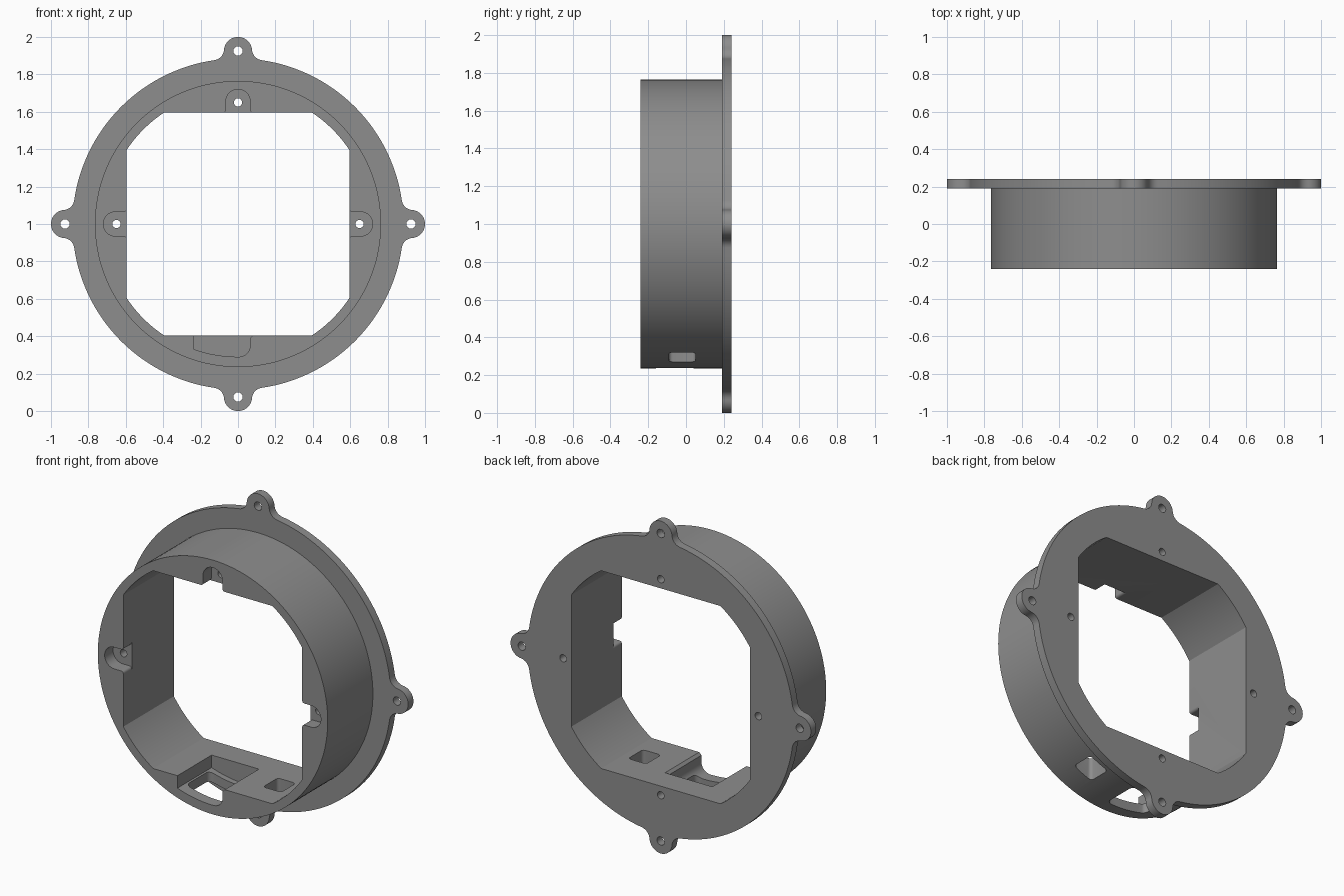
import bpy, bmesh, math
from mathutils import Matrix, Vector

if "Cube" in bpy.data.objects:
    bpy.data.objects.remove(bpy.data.objects["Cube"])

CZ = 1.0                      # height of the ring axis
FRONT, STEP, BACK = -0.24, 0.19, 0.24

grey = bpy.data.materials.new("mid grey")
grey.diffuse_color = (0.27, 0.27, 0.27, 1)
grey.use_nodes = True
grey.node_tree.nodes["Principled BSDF"].inputs["Base Color"].default_value = grey.diffuse_color


def arc(cx, cz, r, a0, a1, n):
    """Points on an arc, angles in degrees."""
    return [(cx + r * math.cos(math.radians(a0 + (a1 - a0) * i / n)),
             cz + r * math.sin(math.radians(a0 + (a1 - a0) * i / n))) for i in range(n + 1)]


def circle(cx, cz, r, n):
    return arc(cx, cz, r, 0, 360, n)[:-1]


def turn(points, quarter):
    c, s = [(1, 0), (0, 1), (-1, 0), (0, -1)][quarter]
    return [(x * c - z * s, x * s + z * c) for x, z in points]


def prism(name, points, a, b, vertical=False):
    """Extrude an outline along y (or along z when vertical)."""
    bm = bmesh.new()
    if vertical:
        verts = [bm.verts.new((x, y, a)) for x, y in points]
        move = Vector((0, 0, b - a))
    else:
        verts = [bm.verts.new((x, a, CZ + z)) for x, z in points]
        move = Vector((0, b - a, 0))
    face = bm.faces.new(verts)
    made = bmesh.ops.extrude_face_region(bm, geom=[face])["geom"]
    bmesh.ops.translate(bm, vec=move, verts=[v for v in made if isinstance(v, bmesh.types.BMVert)])
    bmesh.ops.recalc_face_normals(bm, faces=bm.faces)
    mesh = bpy.data.meshes.new(name)
    bm.to_mesh(mesh)
    bm.free()
    mesh.materials.append(grey)
    ob = bpy.data.objects.new(name, mesh)
    bpy.context.collection.objects.link(ob)
    return ob


def combine(target, tool, operation="DIFFERENCE"):
    bpy.context.view_layer.objects.active = target
    mod = target.modifiers.new("cut", "BOOLEAN")
    mod.operation, mod.object, mod.solver = operation, tool, "EXACT"
    bpy.ops.object.modifier_apply(modifier=mod.name)
    bpy.data.objects.remove(tool)


def rounded_box(x0, x1, y0, y1, r):
    return (arc(x1 - r, y1 - r, r, 0, 90, 5) + arc(x0 + r, y1 - r, r, 90, 180, 5)
            + arc(x0 + r, y0 + r, r, 180, 270, 5) + arc(x1 - r, y0 + r, r, 270, 360, 5))


# Flange outline: four ears blended into the disc by tangent fillets
R, D, EAR, FIL = 0.885, 0.925, 0.075, 0.06
t = math.acos(((R + FIL) ** 2 + D ** 2 - (EAR + FIL) ** 2) / (2 * D * (R + FIL)))
fx, fz = (R + FIL) * math.cos(t), (R + FIL) * math.sin(t)
td = math.degrees(t)
ear_a = math.degrees(math.atan2(fz, fx - D))
quarter = (arc(fx, -fz, FIL, 180 - td, 180 - ear_a, 8)
           + arc(D, 0, EAR, -ear_a, ear_a, 24)[1:]
           + arc(fx, fz, FIL, 180 + ear_a, 180 + td, 8)[1:]
           + arc(0, 0, R, td, 90 - td, 30)[1:-1])
outline = [p for q in range(4) for p in turn(quarter, q)]
body = prism("mounting_ring", outline, STEP, BACK)

# Drum in front of the flange
combine(body, prism("drum", circle(0, 0, 0.765, 144), FRONT, STEP + 0.02), "UNION")

# Square opening with corners rounded by a larger circle
H, RO = 0.595, 0.715
a = math.degrees(math.acos(H / RO))
opening = [p for q in range(4) for p in turn(arc(0, 0, RO, a, 90 - a, 14), q)]
combine(body, prism("opening", opening, -0.5, 0.5))

# Ear holes and screw holes
for q in range(4):
    ear = turn([(D, 0)], q)[0]
    combine(body, prism("ear_hole", circle(*ear, 0.025, 24), 0.1, 0.5))
    hole = turn([(0.65, 0)], q)[0]
    start = 0.12 if q == 3 else -0.2
    combine(body, prism("screw_hole", circle(*hole, 0.022, 24), start, 0.5))

# Screw head pockets on the right, top and left
pocket = ([(0.55, -0.08), (0.595, -0.08)] + arc(0.61, -0.08, 0.015, 180, 90, 4)[1:]
          + arc(0.655, 0, 0.065, -90, 90, 20)
          + arc(0.61, 0.08, 0.015, 270, 180, 4) + [(0.55, 0.08)])
for q in range(3):
    combine(body, prism("screw_pocket", turn(pocket, q), -0.4, -0.16))

# Connector recess in the lower wall, open to the front
left = math.degrees(math.asin(0.235 / 0.71))
recess = ([(-0.235, -0.55)] + arc(0, 0, 0.71, 270 - left, 270, 14)
          + arc(0.005, -0.65, 0.06, 275, 360, 8) + [(0.065, -0.61), (0.08, -0.595), (0.08, -0.55)])
combine(body, prism("recess", recess, -0.4, 0.085))

# Slot and small window through the lower wall
combine(body, prism("slot", rounded_box(-0.225, 0.05, -0.17, 0.05, 0.03), -0.1, 0.35, True))
combine(body, prism("window", rounded_box(0.23, 0.35, -0.09, 0.05, 0.02), 0.1, 0.5, True))

# Smooth curved walls, crisp edges
bpy.ops.object.select_all(action="DESELECT")
body.select_set(True)
bpy.context.view_layer.objects.active = body
bpy.ops.object.shade_smooth_by_angle(angle=math.radians(25))
